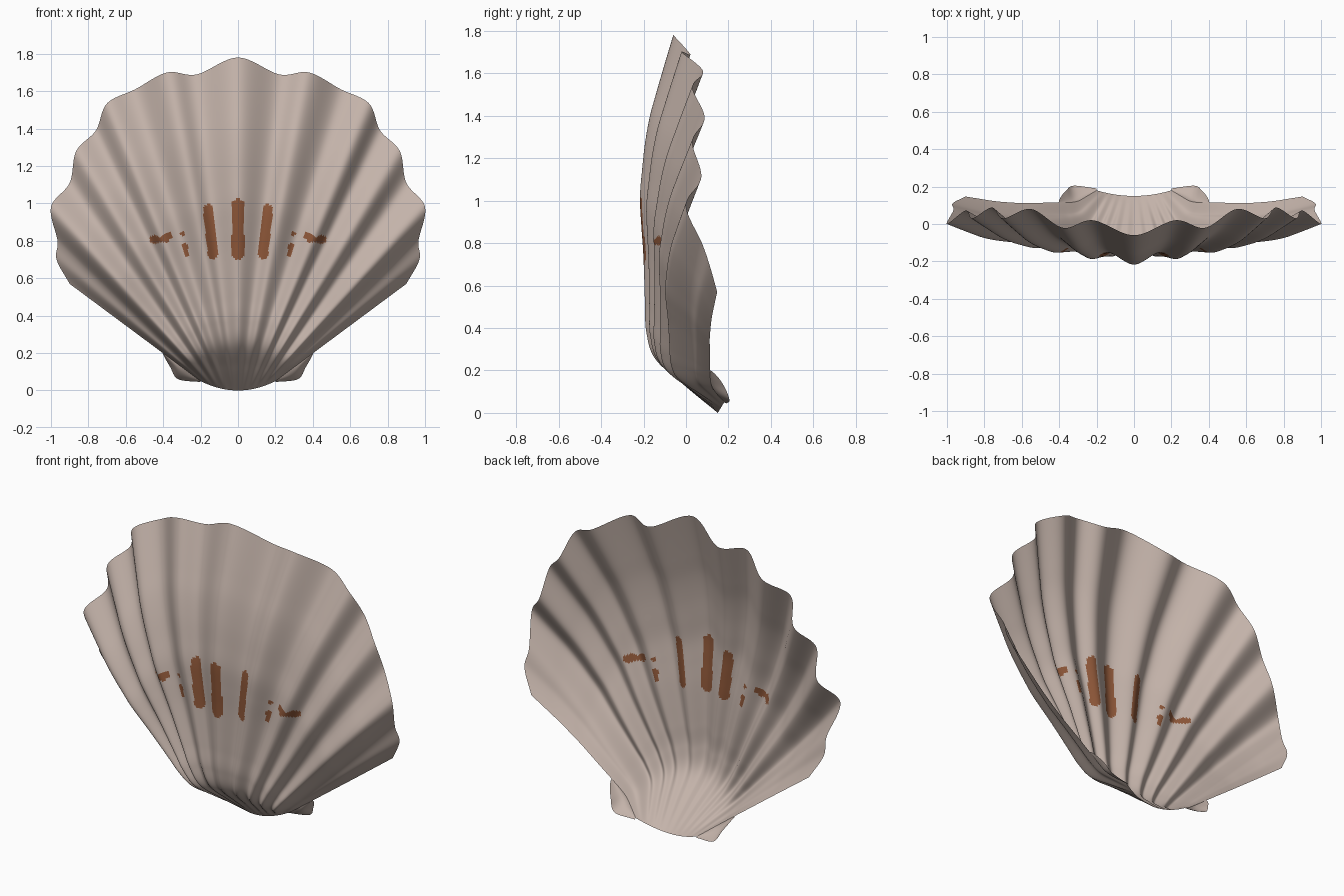
import bpy, math
from mathutils import Vector

if "Cube" in bpy.data.objects:
    bpy.data.objects.remove(bpy.data.objects["Cube"])

# ---- colours
def material(name, rgb):
    m = bpy.data.materials.new(name)
    m.diffuse_color = (*rgb, 1)
    m.use_nodes = True
    m.node_tree.nodes["Principled BSDF"].inputs["Base Color"].default_value = m.diffuse_color
    return m

shell_mat = material("pale_shell", (0.55, 0.45, 0.40))
mark_mat = material("brown_mark", (0.27, 0.095, 0.04))

# ---- smooth interpolation through evenly spaced control values
def spline(pts, t):
    n = len(pts) - 1
    u = min(max(t, 0), 1) * n
    i = min(int(u), n - 1)
    u -= i
    p1, p2 = pts[i], pts[i + 1]
    p0 = pts[i - 1] if i > 0 else p1 * 2 - p2
    p3 = pts[i + 2] if i + 2 <= n else p2 * 2 - p1
    return (p1 * 2 + (p2 - p0) * u + (p0 * 2 - p1 * 5 + p2 * 4 - p3) * u * u
            + (p1 * 3 - p0 - p2 * 3 + p3) * u ** 3) * 0.5

# rim: ridge, valley, ridge ... from the centre to the outer edge (x, y, z, belly)
HALF = [Vector(p) for p in (
    (0, -.06, 1.78, 1.0), (.22, .02, 1.69, .93),
    (.38, -.02, 1.70, .97), (.55, .08, 1.61, .91),
    (.70, .03, 1.535, .95), (.76, .088, 1.39, .84),
    (.865, .03, 1.28, .86), (.90, .072, 1.11, .70),
    (1.0, 0, .98, .68), (.965, .075, .80, .42),
    (.97, .11, .70, .35), (.90, .147, .57, .2))]
RIM = [Vector((-p.x, p.y, p.z, p.w)) for p in HALF[:0:-1]] + HALF
# belly bulge from the hinge (0) to the rim (1)
BELLY = [0, .14, .265, .292, .283, .272, .262, .256, .247,
         .222, .193, .155, .105, .053, 0]

def shell_point(t, s):
    rim = spline(RIM, t)
    k = 2 * t - 1
    base = Vector((.2 * k, .15 + .03 * k * k, .05 * k * k))
    p = base.lerp(Vector(rim[:3]), s)
    p.y -= rim.w * spline(BELLY, s)
    return p

def grid_object(name, fn, nu, nv, flip=False):
    verts = [fn(i / nu, j / nv) for j in range(nv + 1) for i in range(nu + 1)]
    faces = []
    for j in range(nv):
        for i in range(nu):
            a = j * (nu + 1) + i
            f = (a, a + 1, a + nu + 2, a + nu + 1)
            faces.append(f[::-1] if flip else f)
    me = bpy.data.meshes.new(name)
    me.from_pydata(verts, [], faces)
    me.materials.append(shell_mat)
    me.materials.append(mark_mat)
    for p in me.polygons:
        p.use_smooth = True
    ob = bpy.data.objects.new(name, me)
    bpy.context.collection.objects.link(ob)
    return ob

# ---- ribbed fan
fan = grid_object("ribbed_shell", shell_point, 264, 140)

# ---- brown marks: rounded strokes (x1, z1, x2, z2, half width), mirrored
MARKS = [(0, .735, 0, .99, .034), (.135, .73, .16, .97, .027),
         (.275, .73, .285, .775, .014), (.298, .838, .300, .842, .011),
         (.37, .825, .39, .81, .020), (.39, .808, .44, .803, .014),
         (.44, .808, .45, .808, .022)]

def in_mark(x, z):
    for x1, z1, x2, z2, r in MARKS:
        a, d = Vector((x1, z1)), Vector((x2 - x1, z2 - z1))
        q = Vector((x, z)) - a
        u = min(max(q.dot(d) / max(d.dot(d), 1e-9), 0), 1)
        if (q - d * u).length < r:
            return True
    return False

for p in fan.data.polygons:
    c = p.center
    if .65 < c.z < 1.1 and abs(c.x) < .5 and in_mark(abs(c.x), c.z):
        p.material_index = 1

# ---- small hinge ears on both sides
OUTER = [Vector(p) for p in ((.2, .19, .045), (.32, .205, .06),
                             (.36, .185, .12), (.40, .15, .185))]

def ear(side):
    def fn(u, v):
        inner = shell_point(1, .29 * v)
        outer = spline(OUTER, v).lerp(shell_point(1, .29), v ** 6)
        p = inner.lerp(outer, u)
        p.y -= .02 * math.sin(math.pi * u) * math.sin(math.pi * v)
        return Vector((side * p.x, p.y, p.z))
    return fn

grid_object("hinge_ear_right", ear(1), 12, 20)
grid_object("hinge_ear_left", ear(-1), 12, 20, True)
